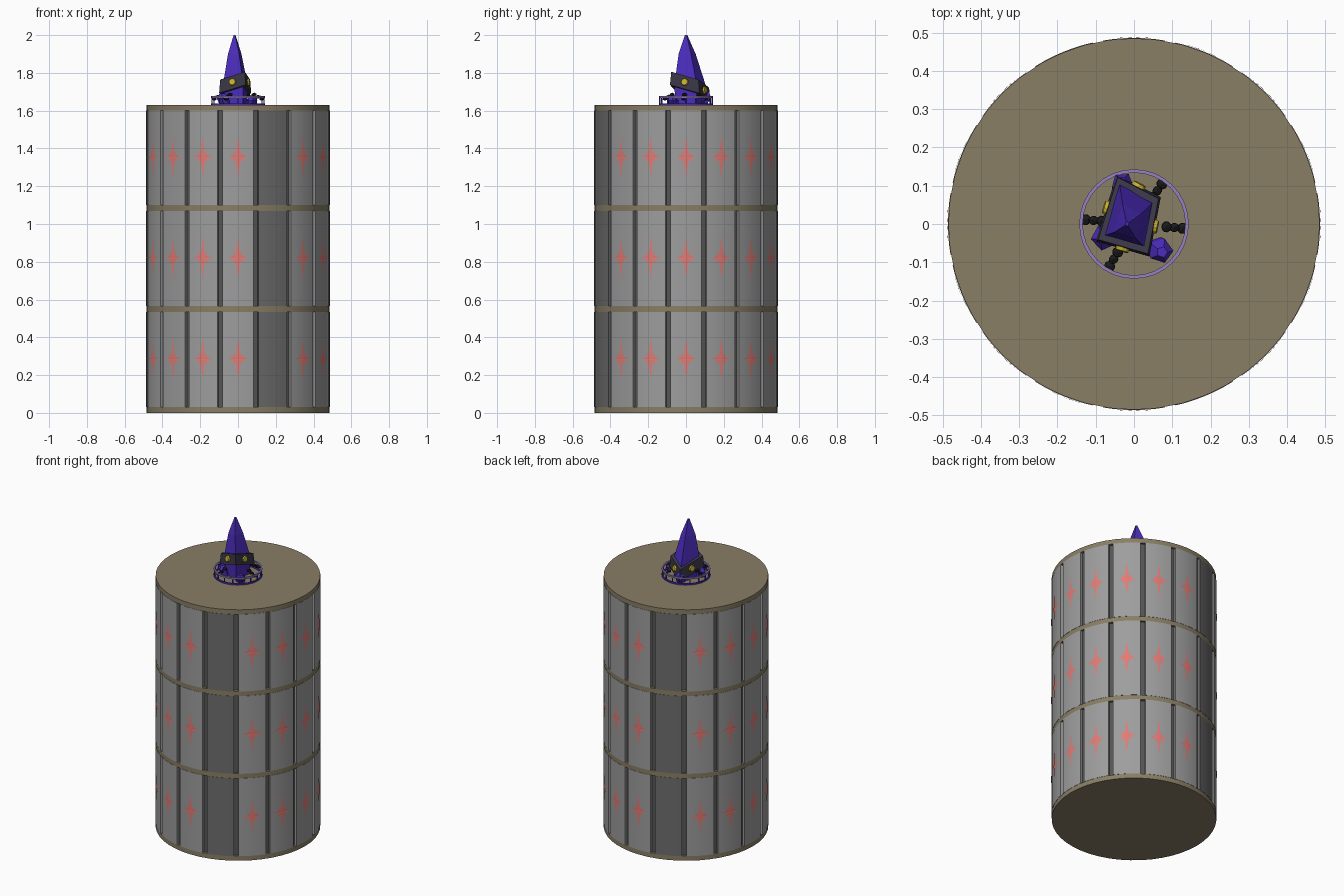
import bpy, bmesh, math
from mathutils import Vector, Matrix

if "Cube" in bpy.data.objects:
    bpy.data.objects.remove(bpy.data.objects["Cube"])

R = 0.485
N = 16


def mat(name, rgb):
    m = bpy.data.materials.new(name)
    m.diffuse_color = (*rgb, 1)
    m.use_nodes = True
    m.node_tree.nodes["Principled BSDF"].inputs["Base Color"].default_value = m.diffuse_color
    return m


TAN = mat("tan_stone", (0.25, 0.21, 0.13))
GREY = mat("panel_grey", (0.34, 0.34, 0.34))
DARK = mat("dark_grey", (0.09, 0.09, 0.09))
BLANK = mat("blank_grey", (0.15, 0.15, 0.15))
RED = mat("star_red", (0.75, 0.2, 0.18))
PURPLE = mat("crystal_purple", (0.07, 0.025, 0.5))
IRON = mat("band_iron", (0.04, 0.036, 0.06))
GOLD = mat("stud_gold", (0.6, 0.45, 0.03))
BLACK = mat("chain_black", (0.01, 0.01, 0.01))
LILAC = mat("rail_lilac", (0.3, 0.22, 0.55))


def make(name, bm, m, smooth=False):
    bmesh.ops.recalc_face_normals(bm, faces=bm.faces)
    me = bpy.data.meshes.new(name)
    bm.to_mesh(me)
    bm.free()
    ob = bpy.data.objects.new(name, me)
    bpy.context.collection.objects.link(ob)
    me.materials.append(m)
    if smooth:
        bpy.ops.object.select_all(action='DESELECT')
        ob.select_set(True)
        bpy.context.view_layer.objects.active = ob
        bpy.ops.object.shade_smooth_by_angle(angle=math.radians(30))
    return ob


def cyl(bm, r, z0, z1, n, at=(0, 0)):
    bmesh.ops.create_cone(bm, cap_ends=True, segments=n, radius1=r, radius2=r, depth=z1 - z0,
                          matrix=Matrix.Translation((*at, (z0 + z1) / 2)))


def polar(r, a, z):
    return (r * math.cos(a), r * math.sin(a), z)


def loft(bm, rings, closed=False):
    # join successive vertex rings; closed loops back, otherwise the ends are capped
    vs = [[bm.verts.new(p) for p in ring] for ring in rings]
    n = len(vs[0])
    pairs = list(zip(vs, vs[1:])) + ([(vs[-1], vs[0])] if closed else [])
    for a, b in pairs:
        for i in range(n):
            bm.faces.new((a[i], a[(i + 1) % n], b[(i + 1) % n], b[i]))
    if not closed:
        bm.faces.new(vs[0])
        bm.faces.new(vs[-1])


# drum core and stone hoops
bm = bmesh.new()
cyl(bm, 0.468, 0.01, 1.62, 64)
make("drum_core", bm, DARK, True)
for k, z in enumerate((0, 0.535, 1.07, 1.60)):
    bm = bmesh.new()
    cyl(bm, R, z, z + 0.03, 48)
    make(f"stone_hoop_{k}", bm, TAN, True)

# curved wall panels with red stars; two opposite columns are blank
STAR = [(0, .11), (.011, .024), (.024, .024), (.024, .011), (.05, 0)]
STAR = STAR + [(x, -z) for x, z in STAR[-2::-1]]
STAR = STAR + [(-x, z) for x, z in STAR[-2:0:-1]]
panels, blanks, stars = bmesh.new(), bmesh.new(), bmesh.new()
half = math.pi / N - 0.028
for z0, z1 in ((0.03, 0.535), (0.565, 1.07), (1.10, 1.60)):
    for i in range(N):
        a = -math.pi / 2 + i * math.tau / N
        blank = i in (1, 9)
        rings = []
        for s in range(7):
            t = a + half * (s / 3 - 1)
            rings.append([polar(0.465, t, z0), polar(R + .001, t, z0),
                          polar(R + .001, t, z1), polar(0.465, t, z1)])
        loft(blanks if blank else panels, rings)
        if blank:
            continue
        zc = (z0 + z1) / 2 + 0.004
        mid = stars.verts.new(polar(R + .003, a, zc))
        pts = [stars.verts.new(polar(R + .003, a + x / R, zc + z)) for x, z in STAR]
        for j in range(len(pts)):
            stars.faces.new((mid, pts[j], pts[(j + 1) % len(pts)]))
make("wall_panels", panels, GREY, True)
make("blank_panels", blanks, BLANK, True)
make("red_stars", stars, RED)

# crystal spire
CORNERS = [(.04, -.085), (.07, .07), (-.045, .13), (-.10, -.045)]
C = Vector((-.012, .015))


def section(s, z, shift=(0, 0)):
    return [(C.x + shift[0] + (x - C.x) * s, C.y + shift[1] + (y - C.y) * s, z) for x, y in CORNERS]


bm = bmesh.new()
loft(bm, [section(.72, 1.625), section(.76, 1.74), section(.42, 1.90, (-.004, -.012)),
          section(.06, 2.0, (-.006, -.015))])
make("crystal_spire", bm, PURPLE)

# small crystals around the foot
for k, (x, y, top, r) in enumerate(((.07, -.07, 1.68, .033), (-.03, .105, 1.70, .03), (-.078, -.035, 1.69, .035))):
    bm = bmesh.new()
    rings = []
    for z, s, lean in ((1.625, .8, .85), (top - .025, 1, 1), (top, .45, 1.05)):
        rings.append([(x * lean + r * s * math.cos(j * math.tau / 5 + k),
                       y * lean + r * s * math.sin(j * math.tau / 5 + k), z) for j in range(5)])
    loft(bm, rings)
    make(f"foot_crystal_{k}", bm, PURPLE)


# tilted iron band around the spire
def tilt(ring):
    return [(x, y, z + .22 * x - .33 * y) for x, y, z in ring]


bm = bmesh.new()
loft(bm, [tilt(section(s, z)) for s, z in ((1.0, 1.70), (.93, 1.772), (.72, 1.772), (.78, 1.70))], True)
make("spire_band", bm, IRON)

# gold studs on each band face
bm = bmesh.new()
for i in range(4):
    p, q = Vector(CORNERS[i]), Vector(CORNERS[(i + 1) % 4])
    m = C + ((p + q) / 2 - C) * .98
    d = (q - p).normalized()
    nrm = Vector((d.y, -d.x, .1))
    pos = Vector((m.x, m.y, 1.738 + .22 * m.x - .33 * m.y))
    rot = nrm.to_track_quat('Z', 'Y').to_matrix().to_4x4()
    bmesh.ops.create_cone(bm, cap_ends=True, segments=10, radius1=.022, radius2=.017, depth=.016,
                          matrix=Matrix.Translation(pos) @ rot)
make("gold_studs", bm, GOLD)

# black chain links reaching out to the railing
bm = bmesh.new()
for deg in (55, 175, 355, 240):
    a = math.radians(deg)
    for j in range(3):
        M = Matrix.Translation(polar(.085 + .021 * j, a, 1.685 - .011 * j)) @ Matrix.Rotation(a, 4, 'Z')
        bmesh.ops.create_icosphere(bm, subdivisions=1, radius=.015,
                                   matrix=M @ Matrix.Diagonal((1, .9 if j % 2 else 1.1, .7, 1)))
make("chain_links", bm, BLACK)

# ring railing with posts
for name, z, m in (("top_rail", 1.672, LILAC), ("bottom_rail", 1.634, PURPLE)):
    bm = bmesh.new()
    w, h = .134, .005
    loft(bm, [[polar(r, j * math.tau / 32, zz) for j in range(32)] for r, zz in
              ((w, z - h), (w + .009, z - h), (w + .009, z + h), (w, z + h))], True)
    make(name, bm, m, True)
bm = bmesh.new()
for j in range(16):
    x, y, _ = polar(.138, j * math.tau / 16, 0)
    cyl(bm, .004, 1.628, 1.67, 6, (x, y))
make("rail_posts", bm, PURPLE)
